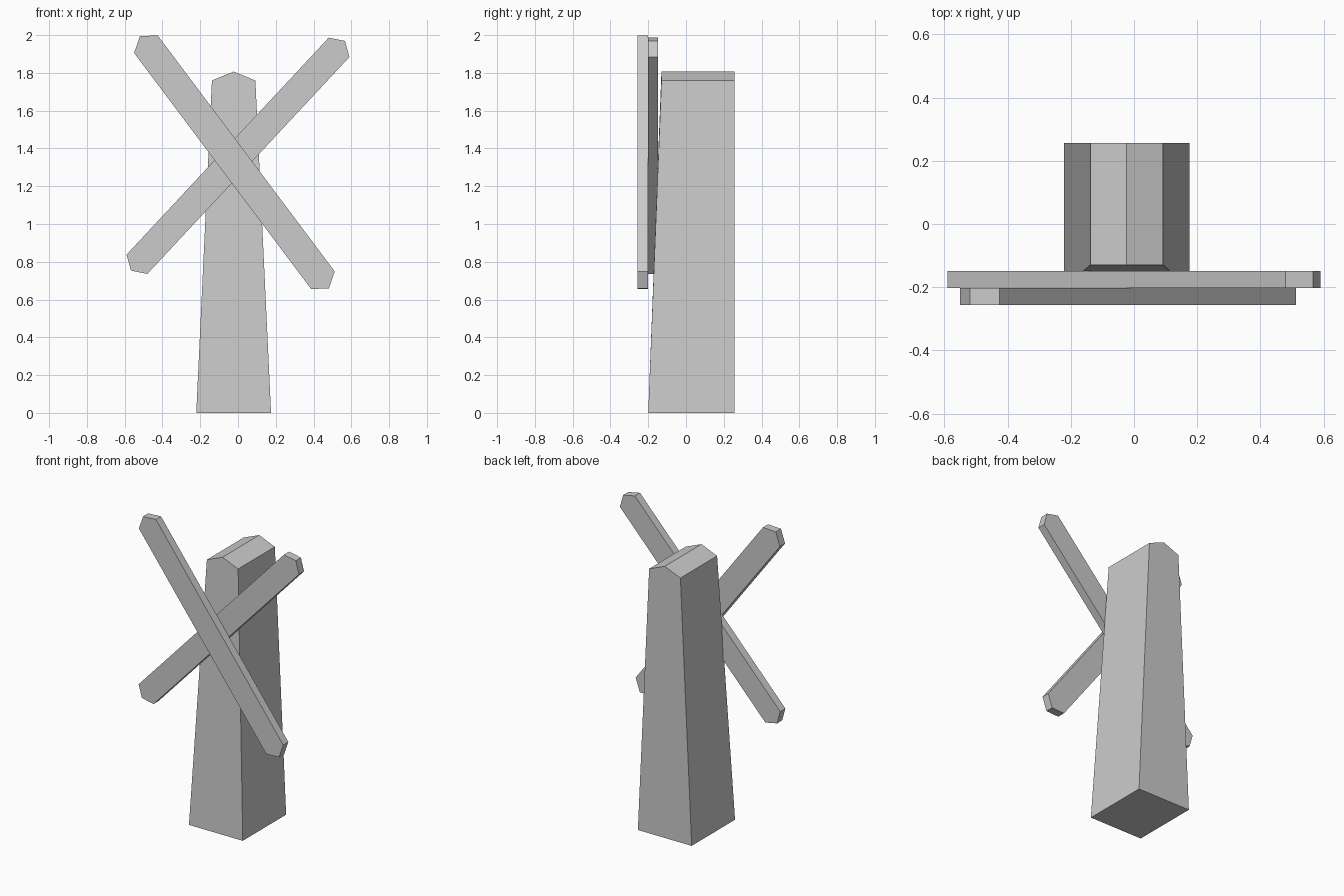
import bpy
import bmesh
from mathutils import Vector

cube = bpy.data.objects.get("Cube")
if cube:
    bpy.data.objects.remove(cube, do_unlink=True)

# Single plain grey for the whole model
grey = bpy.data.materials.new("light_grey")
grey.use_nodes = True
colour = (0.6, 0.6, 0.6, 1)
grey.diffuse_color = colour
grey.node_tree.nodes["Principled BSDF"].inputs["Base Color"].default_value = colour


def bridge(name, front, back):
    """Solid between two matching outlines."""
    bm = bmesh.new()
    a = [bm.verts.new(p) for p in front]
    b = [bm.verts.new(p) for p in back]
    bm.faces.new(a)
    bm.faces.new(b[::-1])
    n = len(a)
    for i in range(n):
        j = (i + 1) % n
        bm.faces.new((a[j], a[i], b[i], b[j]))
    bmesh.ops.recalc_face_normals(bm, faces=bm.faces)
    mesh = bpy.data.meshes.new(name)
    bm.to_mesh(mesh)
    bm.free()
    mesh.materials.append(grey)
    obj = bpy.data.objects.new(name, mesh)
    bpy.context.collection.objects.link(obj)
    return obj


# Tapered tower with a gabled top: leaning front wall, upright back wall
MID, BASE_Y, TOP_Y, BACK_Y = -0.023, -0.2, -0.13, 0.256
gable = [(-0.198, 0), (0.198, 0), (0.115, 1.76), (0, 1.807), (-0.115, 1.76)]
bridge("tower",
       [(MID + x, TOP_Y if z else BASE_Y, z) for x, z in gable],
       [(MID + x, BACK_Y, z) for x, z in gable])


def sail(name, centre, direction, half_length, half_width, tip, y0, y1):
    """Flat beam with pointed ends, lying in the x-z plane."""
    c = Vector(centre)
    d = Vector(direction).normalized()
    side = Vector((-d.y, d.x))
    outline = []
    for s in (1, -1):
        for along, across in ((half_length, -half_width),
                              (half_length + tip, 0),
                              (half_length, half_width)):
            outline.append(c + s * (d * along + side * across))
    bridge(name, [(p.x, y0, p.y) for p in outline],
           [(p.x, y1, p.y) for p in outline])


# Two crossed sails, one in front of the other
sail("front_sail", (-0.019, 1.327), (-0.6, 0.8), 0.781, 0.078, 0.053, -0.256, -0.202)
sail("rear_sail", (0, 1.361), (0.682, 0.732), 0.785, 0.075, 0.046, -0.202, -0.148)
